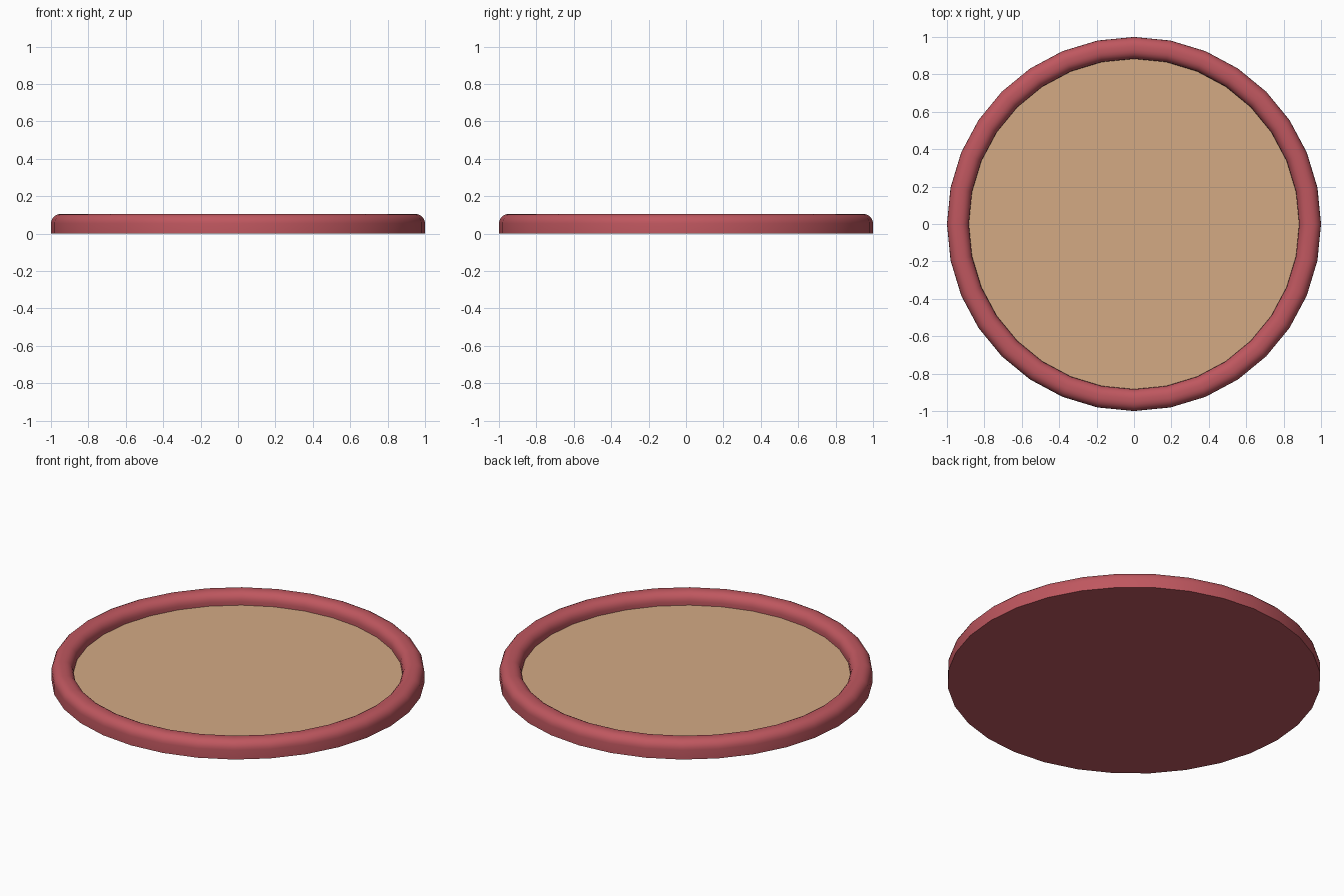
import bpy, bmesh, math

if "Cube" in bpy.data.objects:
    bpy.data.objects.remove(bpy.data.objects["Cube"])

SEGS = 32

def material(name, srgb):
    lin = [((c / 255 + 0.055) / 1.055) ** 2.4 for c in srgb]
    m = bpy.data.materials.new(name)
    m.diffuse_color = (*lin, 1)
    m.use_nodes = True
    m.node_tree.nodes["Principled BSDF"].inputs["Base Color"].default_value = m.diffuse_color
    return m

def lathe(name, profile, mat):
    """Revolve an (r, z) profile around z; r = 0 points become a pole."""
    bm = bmesh.new()
    rings = []
    for r, z in profile:
        if r == 0:
            rings.append([bm.verts.new((0, 0, z))] * SEGS)
        else:
            rings.append([bm.verts.new((r * math.cos(2 * math.pi * i / SEGS),
                                        r * math.sin(2 * math.pi * i / SEGS), z))
                          for i in range(SEGS)])
    for a, b in zip(rings, rings[1:]):
        for i in range(SEGS):
            j = (i + 1) % SEGS
            bm.faces.new(list(dict.fromkeys((a[i], a[j], b[j], b[i]))))
    bmesh.ops.recalc_face_normals(bm, faces=bm.faces)
    if min(bm.faces, key=lambda f: abs(f.normal.z - 1)).normal.z < 0.5:
        bmesh.ops.reverse_faces(bm, faces=bm.faces)
    me = bpy.data.meshes.new(name)
    bm.to_mesh(me)
    bm.free()
    me.materials.append(mat)
    ob = bpy.data.objects.new(name, me)
    bpy.context.collection.objects.link(ob)
    bpy.context.view_layer.objects.active = ob
    ob.select_set(True)
    bpy.ops.object.shade_smooth_by_angle(angle=math.radians(40))
    ob.select_set(False)
    return ob

red = material("rim red", (191, 87, 95))
tan = material("floor tan", (212, 170, 132))

# Tray body: closed underside, upright outer wall, rounded lip, inner wall
R_OUT, R_IN, H, FLOOR, B = 1.0, 0.883, 0.105, 0.035, 0.05
prof = [(0, 0), (R_OUT, 0)]
for k in range(6):
    a = math.radians(90 * k / 5)
    prof.append((R_OUT - B + B * math.cos(a), H - B + B * math.sin(a)))
for k in range(6):
    a = math.radians(90 + 90 * k / 5)
    prof.append((R_IN + B + B * math.cos(a), H - B + B * math.sin(a)))
prof.append((R_IN, FLOOR))
lathe("tray_rim_and_base", prof, red)

# Flat inner floor
lathe("tray_floor", [(R_IN, FLOOR), (0, FLOOR)], tan)
